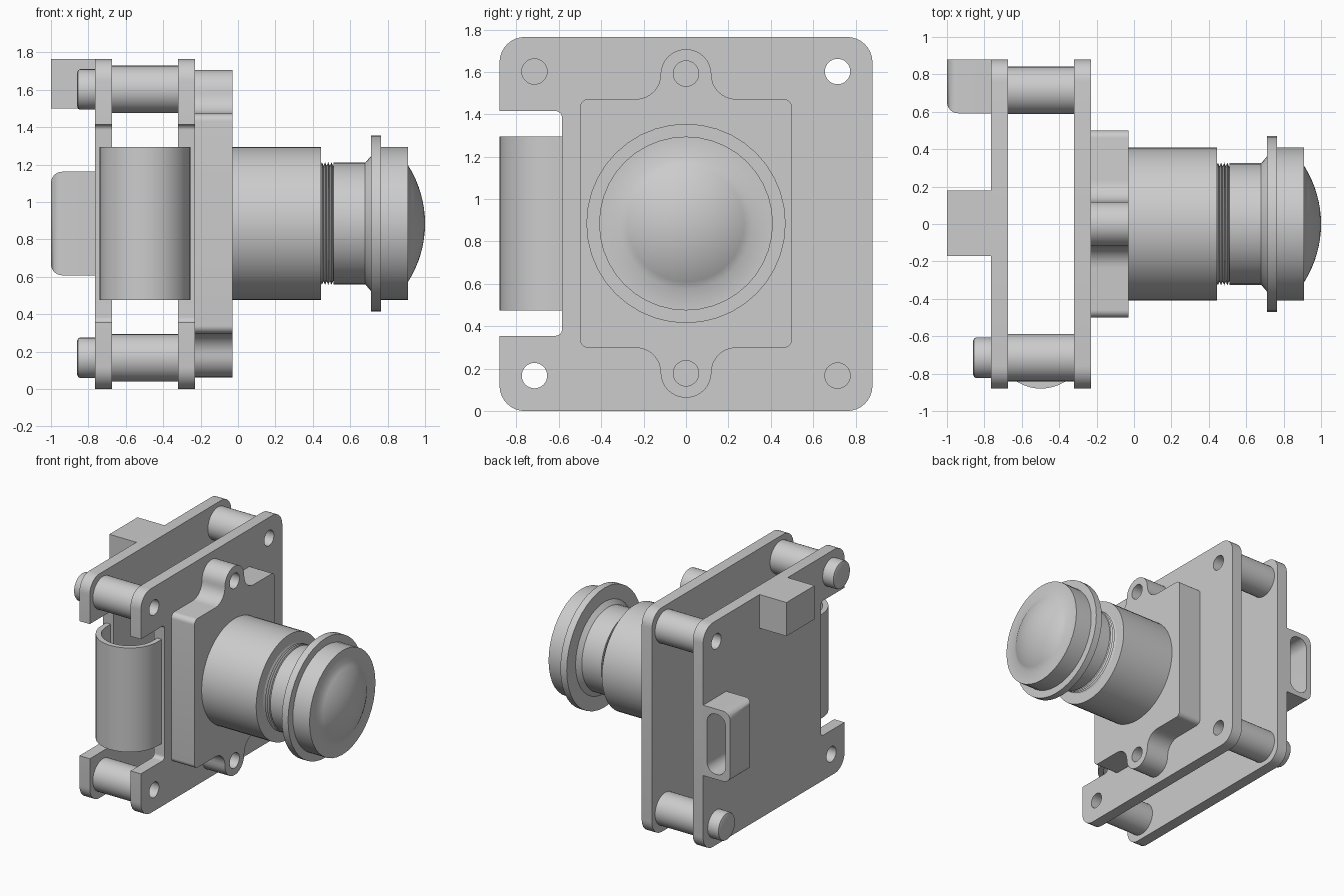
import bpy, bmesh, math
from mathutils import Vector, Matrix

cube = bpy.data.objects.get("Cube")
if cube:
    bpy.data.objects.remove(cube)

grey = bpy.data.materials.new("neutral_grey")
grey.use_nodes = True
grey.diffuse_color = (0.604, 0.604, 0.604, 1)
grey.node_tree.nodes["Principled BSDF"].inputs["Base Color"].default_value = grey.diffuse_color

MID = 0.885          # height of the optical axis
HOLE = 0.06
# Local (x, y, z) -> world (y, z, x), for sections extruded along x
ALONG_X = Matrix(((0, 0, 1, 0), (1, 0, 0, 0), (0, 1, 0, 0), (0, 0, 0, 1)))
# Local (x, y, z) -> world (x, z, -y), for sections extruded along y
ALONG_Y = Matrix(((1, 0, 0, 0), (0, 0, -1, 0), (0, 1, 0, 0), (0, 0, 0, 1)))


def add(name, bm):
    bmesh.ops.remove_doubles(bm, verts=bm.verts, dist=0.0002)
    bmesh.ops.recalc_face_normals(bm, faces=bm.faces)
    mesh = bpy.data.meshes.new(name)
    bm.to_mesh(mesh)
    bm.free()
    mesh.materials.append(grey)
    mesh.shade_smooth()
    mesh.set_sharp_from_angle(angle=math.radians(35))
    obj = bpy.data.objects.new(name, mesh)
    bpy.context.collection.objects.link(obj)
    return obj


def circle(u, v, r, n=32):
    return [(u + r * math.cos(2 * math.pi * i / n), v + r * math.sin(2 * math.pi * i / n))
            for i in range(n)]


def rounded(corners, steps=8):
    """Outline from (u, v, radius) corners."""
    out = []
    for i, (u, v, r) in enumerate(corners):
        p = Vector((u, v, 0))
        if r == 0:
            out.append((u, v))
            continue
        a = (Vector((*corners[i - 1][:2], 0)) - p).normalized()
        b = (Vector((*corners[(i + 1) % len(corners)][:2], 0)) - p).normalized()
        half = a.angle(b) / 2
        centre = p + (a + b).normalized() * r / math.sin(half)
        start = (p + a * r / math.tan(half) - centre).normalized()
        end = (p + b * r / math.tan(half) - centre).normalized()
        for k in range(steps + 1):
            q = centre + start.slerp(end, k / steps) * r
            if not out or (Vector(out[-1]) - q.xy).length > 0.003:
                out.append((q.x, q.y))
    return out


def extrude(name, loops, lo, hi, frame=ALONG_X):
    """Extrude an outline with holes between two positions along an axis."""
    curve = bpy.data.curves.new(name, "CURVE")
    curve.dimensions = "2D"
    curve.fill_mode = "BOTH"
    curve.extrude = (hi - lo) / 2
    for loop in loops:
        spline = curve.splines.new("POLY")
        spline.points.add(len(loop) - 1)
        for pt, (u, v) in zip(spline.points, loop):
            pt.co = (u, v, 0, 1)
        spline.use_cyclic_u = True
    temp = bpy.data.objects.new(name + "_section", curve)
    bpy.context.collection.objects.link(temp)
    deps = bpy.context.evaluated_depsgraph_get()
    mesh = bpy.data.meshes.new_from_object(temp.evaluated_get(deps))
    bm = bmesh.new()
    bm.from_mesh(mesh)
    bm.transform(frame @ Matrix.Translation((0, 0, (lo + hi) / 2)))
    bpy.data.objects.remove(temp)
    bpy.data.curves.remove(curve)
    bpy.data.meshes.remove(mesh)
    return add(name, bm)


def lathe(name, profile, y=0, z=MID, n=40):
    """Spin an (x, radius) profile about an axis parallel to x."""
    bm = bmesh.new()
    verts = [bm.verts.new((x, y, z + r)) for x, r in profile]
    edges = [bm.edges.new(pair) for pair in zip(verts, verts[1:])]
    bmesh.ops.spin(bm, geom=verts + edges, cent=(0, y, z), axis=(1, 0, 0),
                   angle=2 * math.pi, steps=n, use_merge=True)
    return add(name, bm)


def box(lo, hi):
    bm = bmesh.new()
    bmesh.ops.create_cube(bm, size=1)
    for v in bm.verts:
        v.co = [lo[i] if v.co[i] < 0 else hi[i] for i in range(3)]
    return bm


# Circuit boards with a notch for the ribbon and four corner holes
TOP, SIDE, R = 1.765, 0.88, 0.12
board = rounded([(-SIDE, 0, R), (SIDE, 0, R), (SIDE, TOP, R), (-SIDE, TOP, R),
                 (-SIDE, 1.415, 0), (-0.585, 1.415, 0.03),
                 (-0.585, 0.355, 0.03), (-SIDE, 0.355, 0)])
posts = [(y, z) for y in (-0.715, 0.715) for z in (0.167, 1.602)]
board_loops = [board] + [circle(y, z, HOLE) for y, z in posts]
extrude("front_board", board_loops, -0.32, -0.23)
extrude("back_board", board_loops, -0.765, -0.675)

# Hollow standoffs, with caps on two opposite corners
for i, (y, z) in enumerate(posts):
    extrude(f"standoff_{i}", [circle(y, z, 0.127), circle(y, z, HOLE)], -0.675, -0.32)
    if i in (1, 2):
        lathe(f"screw_cap_{i}", [(-0.765, 0), (-0.765, 0.108), (-0.845, 0.108),
                                 (-0.855, 0.103), (-0.86, 0.09), (-0.86, 0)], y, z, 32)

# Ribbon cable bent between the boards
def bend(r):
    arc = [(-0.4975 + r * math.cos(math.pi * k / 24), -0.6375 - r * math.sin(math.pi * k / 24))
           for k in range(25)]
    return [(arc[0][0], -0.585)] + arc + [(arc[-1][0], -0.585)]

extrude("ribbon_cable", [bend(0.2425) + bend(0.2025)[::-1]], 0.475, 1.295, Matrix.Identity(4))

# Lens mount with a screw ear above and below
upper = [(0.5, MID + 0.587, 0.04), (0.12, MID + 0.587, 0.115), (0.12, MID + 0.822, 0.119)]
upper += [(-u, v, r) for u, v, r in reversed(upper)]
lower = [(-u, 2 * MID - v, r) for u, v, r in upper]
ears = [circle(0, MID + s * 0.707, HOLE) for s in (1, -1)]
extrude("lens_mount", [rounded(upper + lower)] + ears, -0.23, -0.03)

# Barrel, thread and lens head
lathe("lens_barrel", [(-0.03, 0), (-0.03, 0.41), (0.445, 0.41), (0.445, 0)], n=48)
thread = [(0.44 + 0.0085 * i, 0.328 if i % 2 else 0.308) for i in range(9)]
lathe("lens_thread", [(0.44, 0)] + thread + [(0.515, 0.308), (0.515, 0)])
dome_r, dome_x = 0.58, 1.0 - 0.58
edge = math.acos((0.91 - dome_x) / dome_r)
dome = [(dome_x + dome_r * math.cos(edge * (1 - k / 8)), dome_r * math.sin(edge * (1 - k / 8)))
        for k in range(9)]
lathe("lens_head", [(0.51, 0), (0.51, 0.325), (0.68, 0.325), (0.71, 0.36),
                    (0.71, 0.47), (0.765, 0.47), (0.765, 0.41), (0.91, 0.41)] + dome)

# Plain connector block at the top of the back board
add("top_connector", box((-1, -0.172, 1.5), (-0.765, 0.178, TOP)))

# Side socket with rounded outer edges and a blind slot
bm = box((-1, 0.592, 0.608), (-0.765, SIDE, 1.162))
rim = [e for e in bm.edges
       if all(v.co.x < -0.9 for v in e.verts) and not all(v.co.y > 0.8 for v in e.verts)]
rim += [e for e in bm.edges if e not in rim
        and all(v.co.x < -0.9 for v in e.verts) and len({round(v.co.y, 2) for v in e.verts}) == 2]
bmesh.ops.bevel(bm, geom=rim, offset=0.06, segments=6, profile=0.5, affect="EDGES")
socket = add("side_socket", bm)
slot = rounded([(-0.96, 0.648, 0.075), (-0.8, 0.648, 0.075),
                (-0.8, 1.122, 0.075), (-0.96, 1.122, 0.075)])
# The section's second axis becomes height and its depth runs toward -y
cutter = extrude("slot_cutter", [slot], -0.95, -0.635, ALONG_Y)
cutter.hide_render = True
cut = socket.modifiers.new("slot", "BOOLEAN")
cut.operation = "DIFFERENCE"
cut.solver = "EXACT"
cut.object = cutter
deps = bpy.context.evaluated_depsgraph_get()
carved = bpy.data.meshes.new_from_object(socket.evaluated_get(deps))
socket.modifiers.clear()
socket.data = carved
carved.set_sharp_from_angle(angle=math.radians(35))
bpy.data.objects.remove(cutter)
